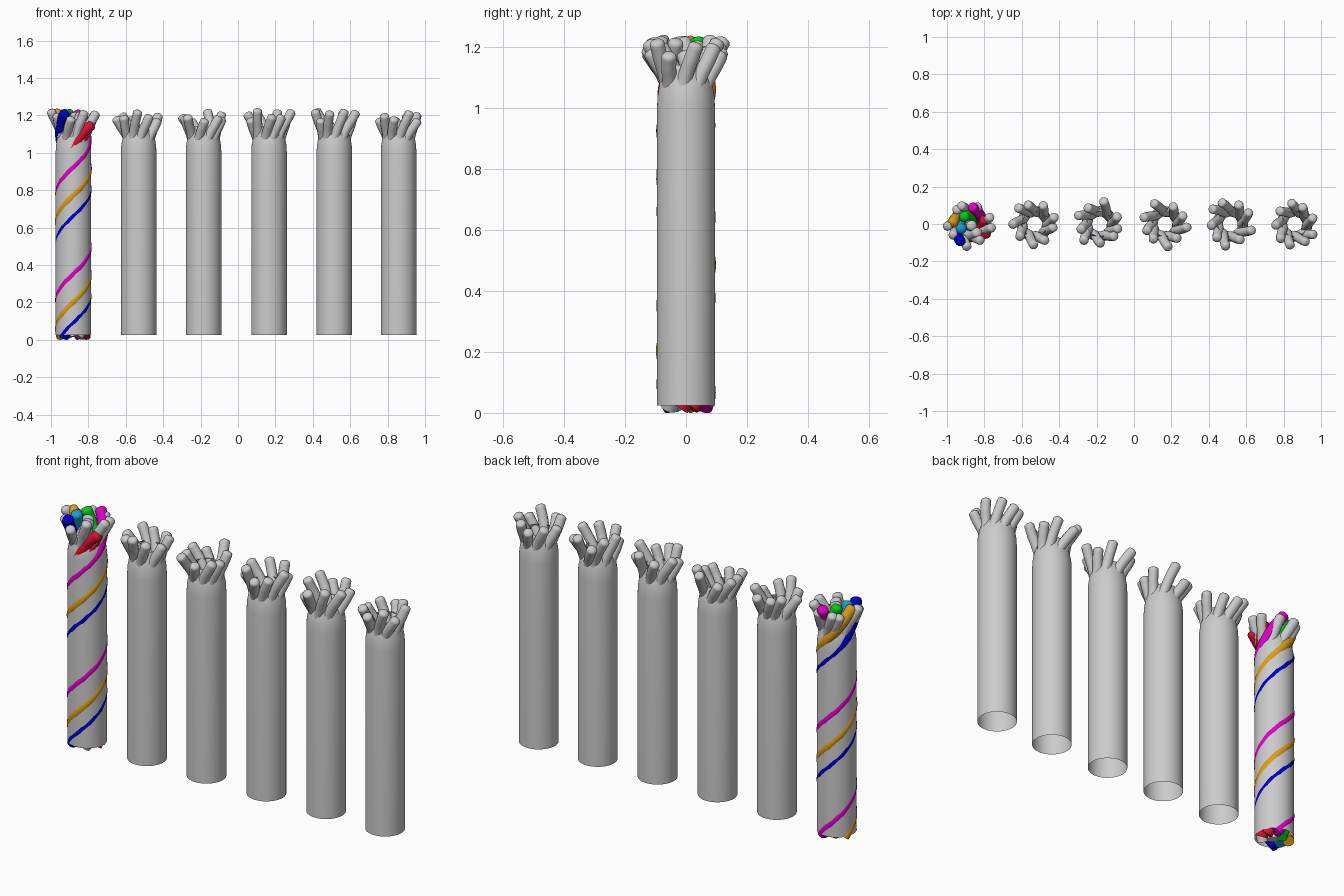
import bpy, bmesh, math, random
from mathutils import Vector

cube = bpy.data.objects.get("Cube")
if cube:
    bpy.data.objects.remove(cube, do_unlink=True)

random.seed(4)
PITCH = 0.57          # height of one helix turn
SLEEVE_R = 0.095
NECK_Z = 1.08         # where the wires start to splay


def material(name, rgb):
    m = bpy.data.materials.new(name)
    m.use_nodes = True
    m.diffuse_color = (*rgb, 1)
    m.node_tree.nodes["Principled BSDF"].inputs["Base Color"].default_value = (*rgb, 1)
    return m


GREY = material("light grey", (0.6, 0.6, 0.6))
RED = material("red", (0.72, 0.005, 0.03))
MAGENTA = material("magenta", (0.75, 0.0, 0.6))
ORANGE = material("orange", (0.72, 0.34, 0.01))
BLUE = material("dark blue", (0.0, 0.0, 0.58))
SKY = material("light blue", (0.01, 0.34, 0.68))
GREEN = material("green", (0.0, 0.62, 0.01))


def polar(radius, angle, z):
    return Vector((radius * math.cos(angle), radius * math.sin(angle), z))


def round_tip(path, radius):
    """Return points and radius factors with a rounded end added."""
    direction = (path[-1] - path[-2]).normalized()
    points = [(p, 1.0) for p in path]
    for a in (0.35, 0.7, 1.0, 1.3):
        points.append((path[-1] + direction * radius * 0.6 * math.sin(a), math.cos(a)))
    return points


def tubes(name, paths, radius, mat, x):
    """Sweep a round section along each path and make one mesh."""
    curve = bpy.data.curves.new(name, "CURVE")
    curve.dimensions = "3D"
    curve.bevel_depth = radius
    curve.bevel_resolution = 4
    curve.use_fill_caps = True
    for path in paths:
        points = round_tip(path, radius)
        spline = curve.splines.new("POLY")
        spline.points.add(len(points) - 1)
        for target, (co, factor) in zip(spline.points, points):
            target.co = (*co, 1)
            target.radius = factor
    curve.materials.append(mat)
    obj = bpy.data.objects.new(name, curve)
    obj.location.x = x
    bpy.context.collection.objects.link(obj)
    bpy.ops.object.select_all(action="DESELECT")
    obj.select_set(True)
    bpy.context.view_layer.objects.active = obj
    bpy.ops.object.convert(target="MESH")
    bpy.ops.object.shade_smooth_by_angle(angle=math.radians(50))


def sleeve(name, x):
    """Thin open tube with a narrowing neck."""
    profile = [(SLEEVE_R, 0.025), (SLEEVE_R, 1.0), (0.093, 1.04),
               (0.086, 1.08), (0.076, 1.11), (0.066, 1.14)]
    bm = bmesh.new()
    verts = [bm.verts.new((r, 0, z)) for r, z in profile]
    edges = [bm.edges.new(pair) for pair in zip(verts, verts[1:])]
    bmesh.ops.spin(bm, geom=verts + edges, cent=(0, 0, 0), axis=(0, 0, 1),
                   angle=math.tau, steps=64, use_merge=False)
    bmesh.ops.remove_doubles(bm, verts=bm.verts, dist=0.0001)
    bmesh.ops.recalc_face_normals(bm, faces=bm.faces)
    for face in bm.faces:
        face.smooth = True
    mesh = bpy.data.meshes.new(name)
    bm.to_mesh(mesh)
    bm.free()
    mesh.materials.append(GREY)
    obj = bpy.data.objects.new(name, mesh)
    obj.location.x = x
    bpy.context.collection.objects.link(obj)


def frayed_path(angle):
    """Twisted finger rising out of the neck and bending outward."""
    tip = random.uniform(1.165, 1.222)
    flare = random.uniform(0.03, 0.055)
    twist = random.uniform(1.25, 1.65)
    path = []
    for i in range(25):
        t = i / 24
        r = 0.069 - 0.006 * math.sin(math.pi * min(1, t / 0.8))
        r += flare * max(0, (t - 0.4) / 0.6) ** 1.4
        path.append(polar(r, angle + twist * (t - 0.3 * t * t), 0.99 + (tip - 0.99) * t))
    return path


def helix_path(radius, degrees, tip, tip_radius):
    """Wire wound through the whole sleeve, splaying at the top."""
    start = math.radians(degrees)
    path = []
    for i in range(121):
        z = 0.016 + (NECK_Z - 0.016) * i / 120
        path.append(polar(radius, start + math.tau * z / PITCH, z))
    start += math.tau * NECK_Z / PITCH
    for i in range(1, 17):
        t = i / 16
        turn = math.tau * (tip - NECK_Z) / PITCH * (t - 0.15 * t * t)
        path.append(polar(radius + (tip_radius - radius) * t ** 1.5,
                          start + turn, NECK_Z + (tip - NECK_Z) * t))
    return path


# Row of six sleeves with frayed ends
sleeve_x = [-0.88, -0.531, -0.184, 0.166, 0.515, 0.859]
for number, x in enumerate(sleeve_x, 1):
    sleeve(f"sleeve_{number}", x)
    offset = random.uniform(0, math.tau)
    fingers = [frayed_path(offset + math.tau * k / 9 + random.uniform(-0.1, 0.1))
               for k in range(9)]
    tubes(f"frayed_end_{number}", fingers, 0.025, GREY, x)

# Coloured wires of the first cable: helix radius, start angle, tip height, tip radius
wires = [
    ("magenta_wire", MAGENTA, 0.0697, 47, 1.21, 0.09),
    ("orange_wire", ORANGE, 0.0705, 142, 1.215, 0.09),
    ("blue_wire", BLUE, 0.0689, 212, 1.21, 0.105),
    ("red_wire_outer", RED, 0.066, -25, 1.145, 0.105),
    ("red_wire_inner", RED, 0.062, 5, 1.17, 0.085),
    ("light_blue_wire", SKY, 0.048, 178, 1.215, 0.05),
    ("green_wire", GREEN, 0.045, 92, 1.215, 0.048),
    ("grey_wire", GREY, 0.06, 285, 1.2, 0.06),
    ("grey_core_wire", GREY, 0.008, 300, 1.2, 0.015),
]
for name, mat, radius, degrees, tip, tip_radius in wires:
    tubes(name, [helix_path(radius, degrees, tip, tip_radius)], 0.028, mat, sleeve_x[0])
